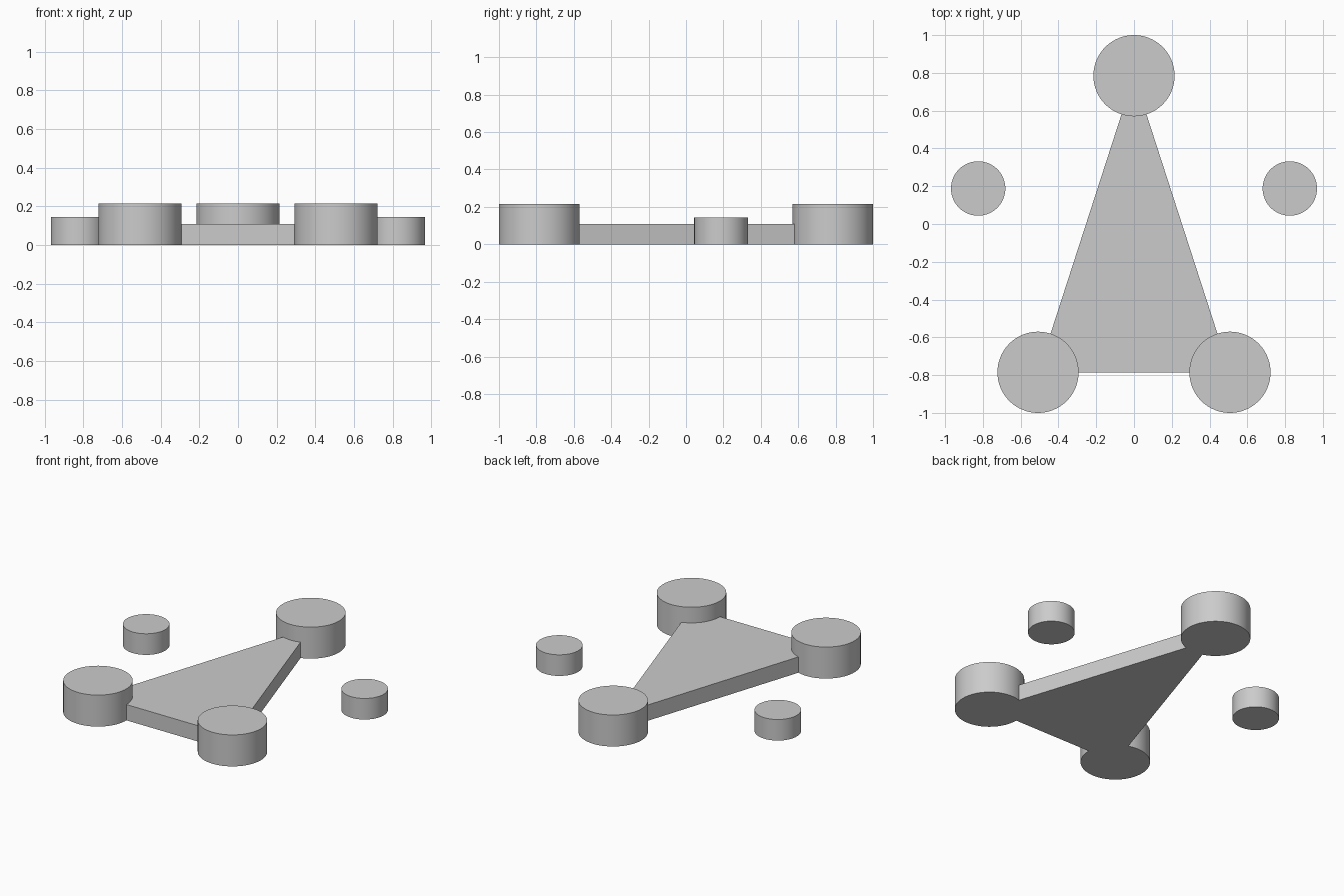
import bpy
import bmesh

cube = bpy.data.objects.get("Cube")
if cube:
    bpy.data.objects.remove(cube, do_unlink=True)

GREY = (0.6, 0.6, 0.6, 1)
grey = bpy.data.materials.new("light grey")
grey.use_nodes = True
grey.diffuse_color = GREY
grey.node_tree.nodes["Principled BSDF"].inputs["Base Color"].default_value = GREY


def disc(name, x, y, radius, height):
    """Upright cylinder standing on the ground."""
    bpy.ops.mesh.primitive_cylinder_add(
        vertices=64, radius=radius, depth=height, location=(x, y, height / 2))
    ob = bpy.context.object
    ob.name = name
    ob.data.materials.append(grey)
    bpy.ops.object.shade_smooth_by_angle()


def plate(name, corners, height):
    """Flat polygon raised from the ground."""
    bm = bmesh.new()
    base = bm.faces.new([bm.verts.new((x, y, 0)) for x, y in corners])
    raised = bmesh.ops.extrude_face_region(bm, geom=[base], use_keep_orig=True)
    top = [v for v in raised["geom"] if isinstance(v, bmesh.types.BMVert)]
    bmesh.ops.translate(bm, verts=top, vec=(0, 0, height))
    bmesh.ops.recalc_face_normals(bm, faces=bm.faces)
    mesh = bpy.data.meshes.new(name)
    bm.to_mesh(mesh)
    bm.free()
    mesh.materials.append(grey)
    bpy.context.collection.objects.link(bpy.data.objects.new(name, mesh))


# Triangular base joining the three large discs
corners = {"back": (0, 0.785), "right": (-0.508, -0.785), "left": (0.508, -0.785)}
plate("triangle_plate", corners.values(), 0.108)
for side, (x, y) in corners.items():
    disc(side + "_corner_disc", x, y, 0.215, 0.215)

# Small free-standing discs on either side
for side, sign in (("left", 1), ("right", -1)):
    disc(side + "_small_disc", sign * 0.825, 0.188, 0.144, 0.144)
